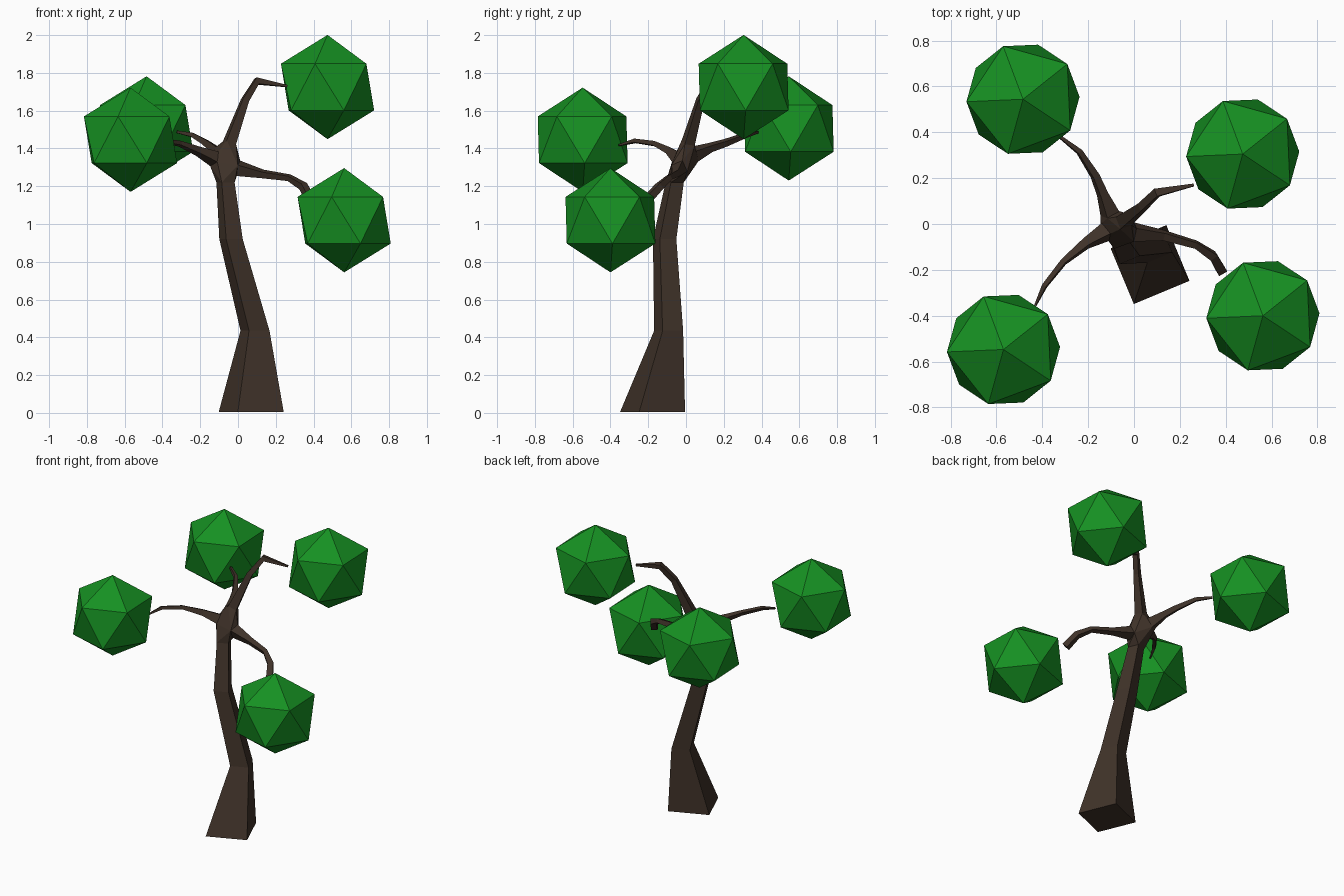
import bpy, bmesh, math
from mathutils import Vector, Matrix

if "Cube" in bpy.data.objects:
    bpy.data.objects.remove(bpy.data.objects["Cube"])


def material(name, rgb):
    m = bpy.data.materials.new(name)
    m.diffuse_color = (*rgb, 1)
    m.use_nodes = True
    m.node_tree.nodes["Principled BSDF"].inputs["Base Color"].default_value = m.diffuse_color
    return m


bark = material("bark", (0.05, 0.032, 0.022))
leaf = material("leaf", (0.008, 0.28, 0.016))


def finish(bm, name, mat, loc=(0, 0, 0), rot=0.0):
    bmesh.ops.recalc_face_normals(bm, faces=bm.faces)
    mesh = bpy.data.meshes.new(name)
    bm.to_mesh(mesh)
    bm.free()
    mesh.materials.append(mat)
    ob = bpy.data.objects.new(name, mesh)
    ob.location = loc
    ob.rotation_euler.z = rot
    bpy.context.collection.objects.link(ob)


def square(bm, centre, radius, u, v):
    # four-cornered cross-section
    dirs = [math.radians(-22.4 + 90 * k) for k in range(4)]
    return [bm.verts.new(Vector(centre) + radius * (u * math.cos(a) + v * math.sin(a))) for a in dirs]


def loft(bm, rings):
    for a, b in zip(rings, rings[1:]):
        for k in range(4):
            j = (k + 1) % 4
            bm.faces.new((a[k], a[j], b[j], b[k]))


def branch(bm, path):
    # square tube following a path of (x, y, z, radius), closed at the tip
    pts = [Vector(p[:3]) for p in path]
    last = len(pts) - 1
    rings, prev, u = [], None, None
    for i, p in enumerate(path):
        t = (pts[min(i + 1, last)] - pts[max(i - 1, 0)]).normalized()
        if prev is None:
            side = Vector((0, 0, 1)) if abs(t.z) < 0.8 else Vector((1, 0, 0))
            u = (side - t * side.dot(t)).normalized()
        else:
            u = prev.rotation_difference(t) @ u
        prev = t
        rings.append(square(bm, pts[i], p[3], u, t.cross(u)))
    loft(bm, rings)
    bm.faces.new(rings[-1])
    return rings[0]


# Trunk: tapering, leaning square sections
bm = bmesh.new()
X, Y = Vector((1, 0, 0)), Vector((0, 1, 0))
trunk = [(0.07, -0.177, 0.005, 0.186), (0.09, -0.092, 0.435, 0.083),
         (-0.037, -0.113, 0.92, 0.067), (-0.066, -0.06, 1.22, 0.052)]
rings = [square(bm, p[:3], p[3], X, Y) for p in trunk]
loft(bm, rings)
bm.faces.new(rings[0])

# Four curved branches
paths = [
    [(-0.045, 0.012, 1.43, 0.04), (0.037, 0.076, 1.655, 0.025),
     (0.10, 0.137, 1.757, 0.025), (0.26, 0.17, 1.73, 0.008)],
    [(0.0, -0.035, 1.295, 0.045), (0.13, -0.05, 1.265, 0.025), (0.27, -0.09, 1.245, 0.02),
     (0.345, -0.14, 1.20, 0.026), (0.382, -0.205, 1.13, 0.029)],
    [(-0.125, -0.035, 1.345, 0.045), (-0.21, -0.085, 1.385, 0.027), (-0.307, -0.165, 1.425, 0.017),
     (-0.39, -0.27, 1.44, 0.014), (-0.43, -0.355, 1.417, 0.006)],
    [(-0.105, 0.045, 1.37, 0.045), (-0.137, 0.13, 1.405, 0.027), (-0.17, 0.21, 1.43, 0.022),
     (-0.238, 0.315, 1.47, 0.016), (-0.32, 0.378, 1.487, 0.009)],
]
roots = [rings[-1]] + [branch(bm, p) for p in paths]

# Fork: hull joining the trunk top to the branch roots
bmesh.ops.convex_hull(bm, input=[v for r in roots for v in r])
hidden = [f for f in bm.faces if any(set(f.verts) <= set(r) for r in roots)]
bmesh.ops.delete(bm, geom=hidden, context='FACES_ONLY')
finish(bm, "trunk_and_branches", bark)

# Foliage balls
centres = [(0.474, 0.305, 1.725), (0.562, -0.40, 1.02),
           (-0.569, -0.547, 1.446), (-0.484, 0.544, 1.506)]
for i, c in enumerate(centres, 1):
    bm = bmesh.new()
    bmesh.ops.create_icosphere(bm, subdivisions=1, radius=0.276)
    finish(bm, f"foliage_{i}", leaf, c, math.radians(182.5))
